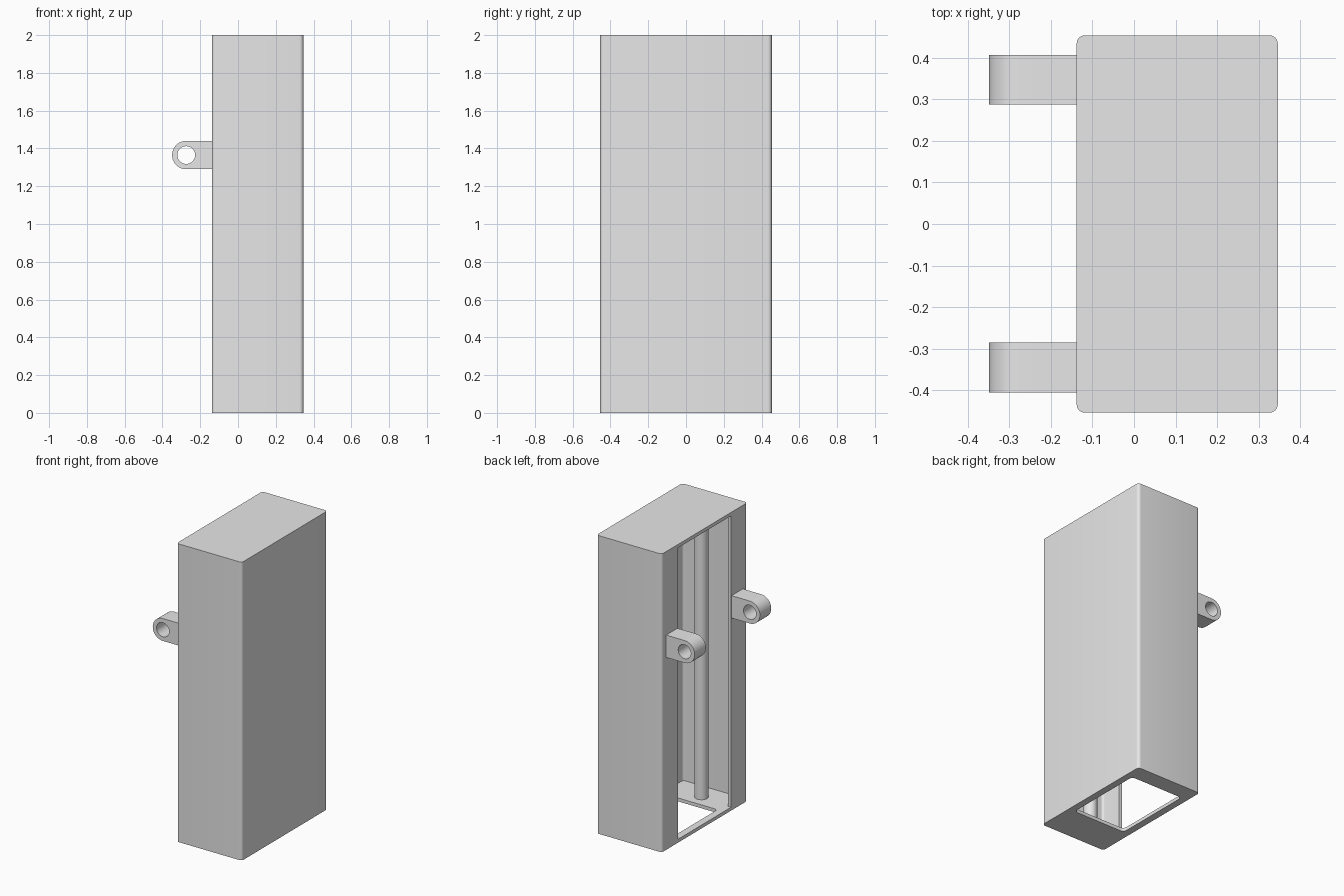
import bpy, bmesh
from math import pi, sin, cos, radians
from mathutils import Matrix, Vector

cube = bpy.data.objects.get("Cube")
if cube:
    bpy.data.objects.remove(cube, do_unlink=True)

grey = bpy.data.materials.new("plain grey")
grey.use_nodes = True
grey.diffuse_color = (0.8, 0.8, 0.8, 1)
grey.node_tree.nodes["Principled BSDF"].inputs["Base Color"].default_value = (0.8, 0.8, 0.8, 1)

X0, X1, Y, H, WALL = -0.138, 0.346, 0.454, 2.0, 0.023
MID_X = (X0 + X1) / 2


def prism(name, outline, low, high, matrix=Matrix()):
    """Extrude a flat outline from low to high along z, then place it."""
    bm = bmesh.new()
    face = bm.faces.new([bm.verts.new((x, y, low)) for x, y in outline])
    top = bmesh.ops.extrude_face_region(bm, geom=[face])["geom"]
    bmesh.ops.translate(bm, vec=(0, 0, high - low),
                        verts=[v for v in top if isinstance(v, bmesh.types.BMVert)])
    bm.transform(matrix)
    bmesh.ops.recalc_face_normals(bm, faces=bm.faces)
    mesh = bpy.data.meshes.new(name)
    bm.to_mesh(mesh)
    bm.free()
    mesh.materials.append(grey)
    obj = bpy.data.objects.new(name, mesh)
    bpy.context.collection.objects.link(obj)
    return obj


def arc(cx, cy, r, start, end, steps):
    return [(cx + r * cos(start + (end - start) * i / steps),
             cy + r * sin(start + (end - start) * i / steps)) for i in range(steps + 1)]


def rounded(x0, x1, y0, y1, r):
    centres = [(x1 - r, y1 - r), (x0 + r, y1 - r), (x0 + r, y0 + r), (x1 - r, y0 + r)]
    return [p for i, (cx, cy) in enumerate(centres)
            for p in arc(cx, cy, r, i * pi / 2, (i + 1) * pi / 2, 6)]


def circle(cx, cy, r):
    return arc(cx, cy, r, 0, 2 * pi, 40)[:-1]


def activate(obj):
    bpy.ops.object.select_all(action='DESELECT')
    obj.select_set(True)
    bpy.context.view_layer.objects.active = obj


def cut(obj, cutter):
    mod = obj.modifiers.new("cut", 'BOOLEAN')
    mod.operation, mod.solver, mod.object = 'DIFFERENCE', 'EXACT', cutter
    activate(obj)
    bpy.ops.object.modifier_apply(modifier=mod.name)
    bpy.data.objects.remove(cutter, do_unlink=True)


def smooth(obj):
    activate(obj)
    bpy.ops.object.shade_smooth_by_angle(angle=radians(30))


# Hollow case with rounded upright edges
case = prism("case", rounded(X0, X1, -Y, Y, 0.02), 0, H)
cut(case, prism("cavity", rounded(X0 + WALL, X1 - WALL, -Y + WALL, Y - WALL, 0.015),
                WALL, H - WALL))

# Tall side opening and rounded window in the floor
cut(case, prism("side_opening", [(X0 - 0.1, -0.28), (MID_X, -0.28), (MID_X, 0.28), (X0 - 0.1, 0.28)],
                WALL, H - WALL))
cut(case, prism("floor_window", rounded(-0.09, 0.30, -0.205, 0.34, 0.025), -0.1, 0.1))
smooth(case)

# Inner column from floor to ceiling
column = prism("column", circle(0.095, -0.30, 0.043), WALL - 0.005, H - WALL + 0.005)
smooth(column)

# Pair of pierced mounting lugs; the profile's y becomes height
LUG_X, LUG_Z, LUG_R = -0.274, 1.365, 0.075
profile = [(X0 + 0.005, LUG_Z + LUG_R)] + arc(LUG_X, LUG_Z, LUG_R, pi / 2, 3 * pi / 2, 24) \
    + [(X0 + 0.005, LUG_Z - LUG_R)]
upright = Matrix.Rotation(pi / 2, 4, 'X')
for name, y in (("front_lug", -0.345), ("back_lug", 0.347)):
    place = Matrix.Translation(Vector((0, y, 0))) @ upright
    lug = prism(name, profile, -0.06, 0.06, place)
    cut(lug, prism("lug_hole", circle(LUG_X, LUG_Z, 0.047), -0.1, 0.1, place))
    smooth(lug)
